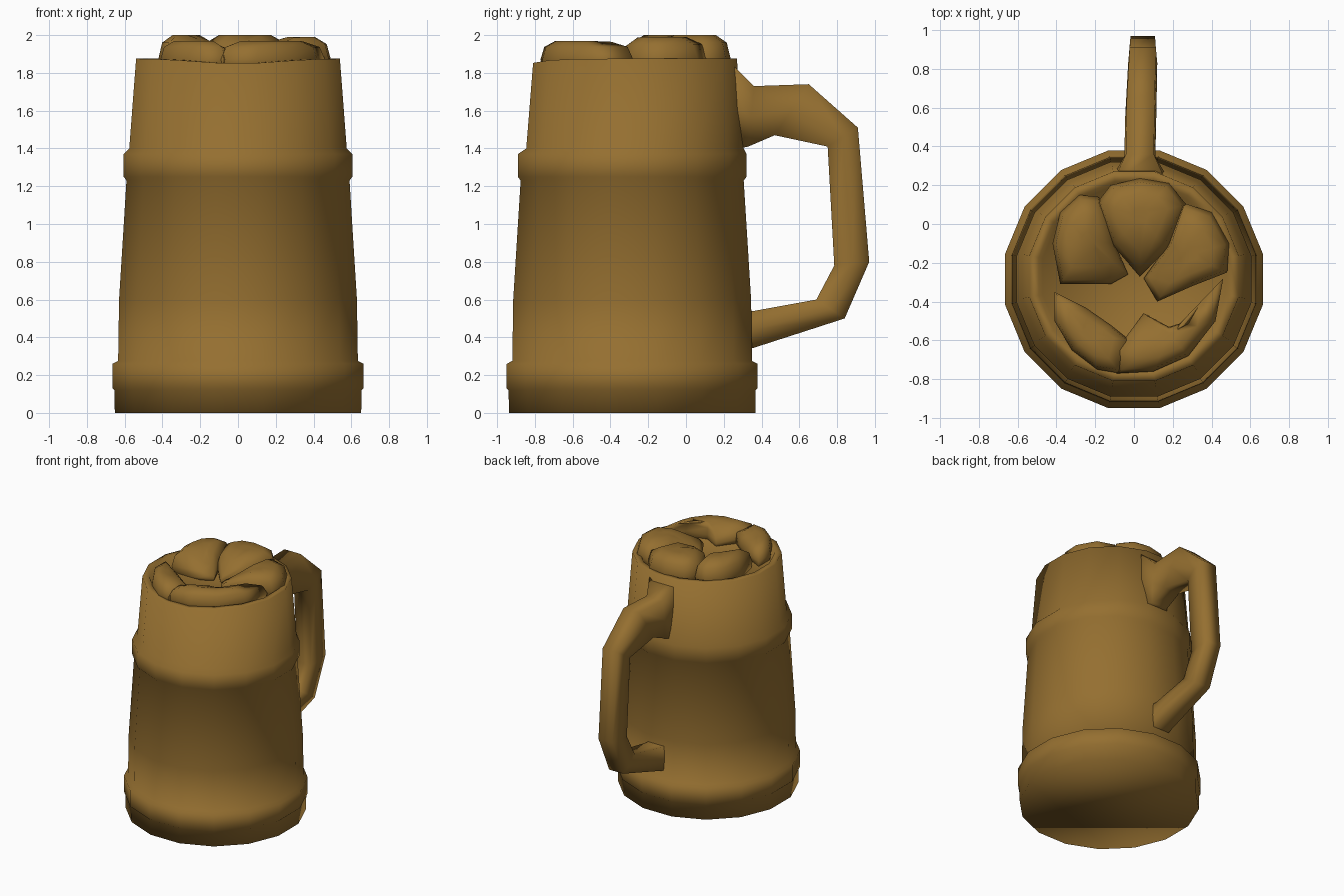
import bpy, bmesh, math

cube = bpy.data.objects.get("Cube")
if cube:
    bpy.data.objects.remove(cube, do_unlink=True)

brown = bpy.data.materials.new("warm brown")
brown.use_nodes = True
colour = (0.30, 0.16, 0.03, 1)
brown.diffuse_color = colour
brown.node_tree.nodes["Principled BSDF"].inputs["Base Color"].default_value = colour

SIDES = 16
CUP_Y = -0.285


def loft(name, rings):
    """Skin a stack of equal-length closed rings and cap both ends."""
    bm = bmesh.new()
    rows = [[bm.verts.new(p) for p in ring] for ring in rings]
    n = len(rows[0])
    for a, b in zip(rows, rows[1:]):
        for i in range(n):
            j = (i + 1) % n
            bm.faces.new((a[i], a[j], b[j], b[i]))
    bm.faces.new(rows[0][::-1])
    bm.faces.new(rows[-1])
    bmesh.ops.recalc_face_normals(bm, faces=bm.faces[:])
    for f in bm.faces:
        f.smooth = True
    mesh = bpy.data.meshes.new(name)
    bm.to_mesh(mesh)
    bm.free()
    mesh.materials.append(brown)
    obj = bpy.data.objects.new(name, mesh)
    bpy.context.collection.objects.link(obj)
    return obj


def cup_ring(radius, z):
    ring = []
    cy = CUP_Y + (0.015 if z > 1.39 else 0)
    for i in range(SIDES):
        a = 2 * math.pi * (i + 0.5) / SIDES
        dip = 0.025 * max(0, -math.sin(a)) ** 6 if z > 1.86 else 0
        ring.append((radius * math.cos(a), cy + radius * math.sin(a), z - dip))
    return ring


# Tankard body with two raised bands and a shallow recessed top
profile = [(0.665, 0), (0.667, 0.12), (0.677, 0.13), (0.677, 0.26),
           (0.647, 0.275), (0.642, 0.6), (0.602, 1.23), (0.617, 1.25),
           (0.617, 1.37), (0.587, 1.40), (0.55, 1.875), (0.5, 1.875), (0.48, 1.83)]
loft("tankard_body", [cup_ring(r, z) for r, z in profile])

# Handle: outer (y, z), inner (y, z), middle x, half width
stations = [((0.22, 1.87), (0.24, 1.39), 0.03, 0.15),
            ((0.36, 1.73), (0.33, 1.41), 0.03, 0.08),
            ((0.65, 1.74), (0.47, 1.47), 0.035, 0.08),
            ((0.91, 1.51), (0.75, 1.41), 0.045, 0.075),
            ((0.97, 0.80), (0.785, 0.78), 0.045, 0.07),
            ((0.84, 0.50), (0.69, 0.60), 0.04, 0.07),
            ((0.36, 0.345), (0.36, 0.54), 0.03, 0.075),
            ((0.27, 0.33), (0.27, 0.54), 0.03, 0.12)]
handle_rings = []
for (oy, oz), (iy, iz), x, w in stations:
    handle_rings.append([(x - w * 0.9, oy, oz), (x + w * 0.9, oy, oz),
                         (x + w, (oy + iy) / 2, (oz + iz) / 2),
                         (x + w * 0.9, iy, iz), (x - w * 0.9, iy, iz),
                         (x - w, (oy + iy) / 2, (oz + iz) / 2)])
loft("handle", handle_rings)


# Foam lumps: domes over an outline that slope down toward the cup's middle
def foam_lump(name, outline, top, reach):
    cx = sum(p[0] for p in outline) / len(outline)
    cy = sum(p[1] for p in outline) / len(outline)
    rings = []
    for scale, lift in ((0.95, -0.3), (1.0, 0.25), (0.9, 0.75), (0.6, 1.0), (0.2, 1.0)):
        ring = []
        for px, py in outline:
            x, y = cx + (px - cx) * scale, cy + (py - cy) * scale
            slope = min(1, math.hypot(x, y + 0.29) / reach)
            ring.append((x, y, 1.84 + (top - 1.84) * lift * slope))
        rings.append(ring)
    loft(name, rings)


foam_lump("foam_back", [(0.03, -0.27), (0.17, -0.13), (0.27, 0.1), (0.18, 0.21),
                        (0.03, 0.235), (-0.12, 0.2), (-0.19, 0.11), (-0.11, -0.11)], 2.0, 0.2)
foam_lump("foam_left", [(0.05, -0.28), (0.12, -0.40), (0.3, -0.32), (0.48, -0.25),
                        (0.49, -0.1), (0.4, 0.06), (0.25, 0.11), (0.18, -0.1)], 1.99, 0.3)
foam_lump("foam_right", [(-0.03, -0.26), (-0.1, -0.1), (-0.18, 0.14), (-0.28, 0.15),
                         (-0.38, 0.06), (-0.42, -0.1), (-0.38, -0.31), (-0.12, -0.31)], 2.0, 0.3)
foam_lump("foam_front_right", [(-0.41, -0.35), (-0.41, -0.5), (-0.32, -0.65), (-0.19, -0.75),
                               (-0.07, -0.77), (-0.02, -0.6), (-0.12, -0.52), (-0.25, -0.43)],
          1.97, 0.38)
foam_lump("foam_front_left", [(0.05, -0.46), (-0.1, -0.66), (-0.09, -0.77), (0.1, -0.76),
                              (0.28, -0.68), (0.42, -0.5), (0.46, -0.28), (0.34, -0.48),
                              (0.18, -0.53)], 1.97, 0.38)
